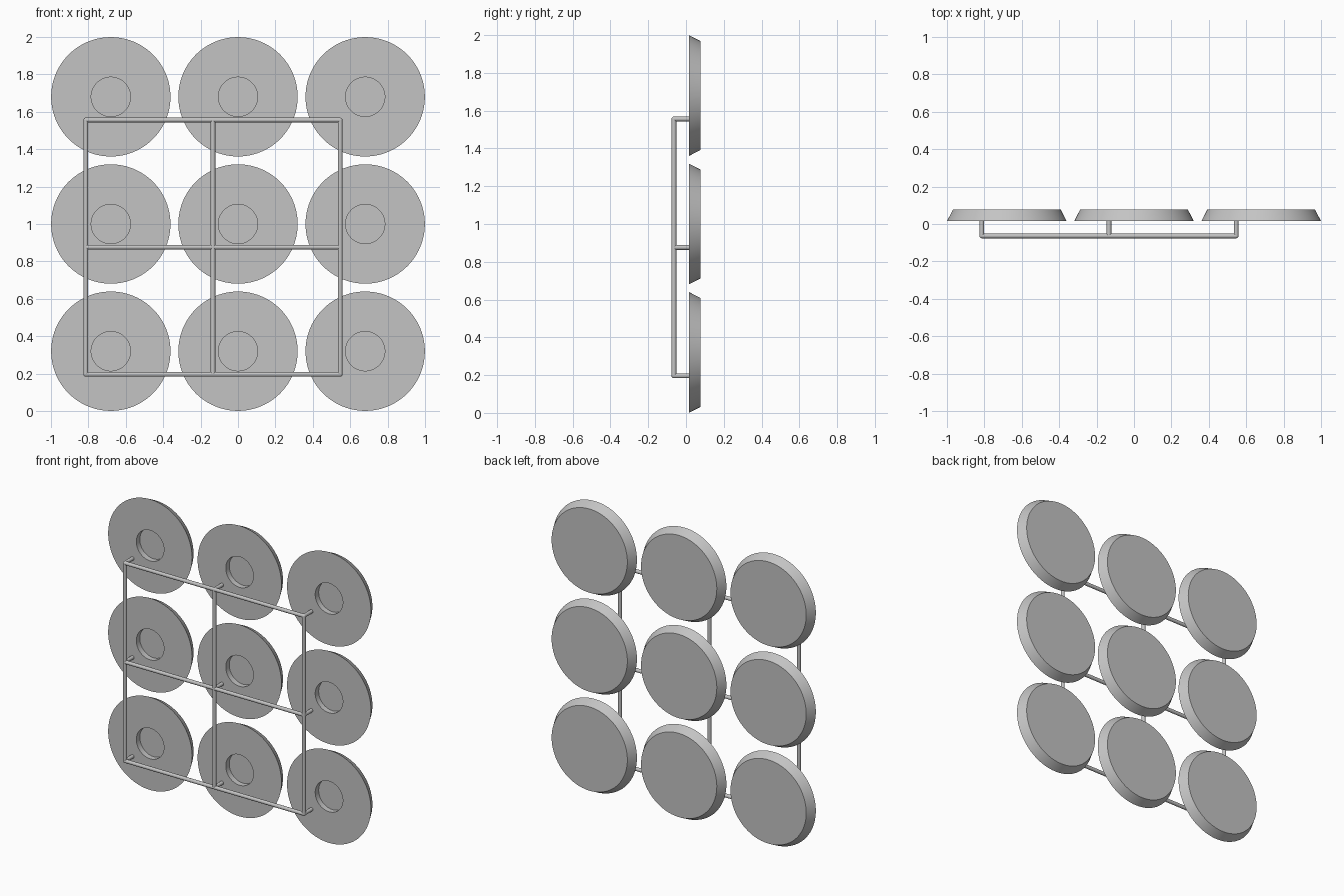
import bpy
import math
from mathutils import Vector

cube = bpy.data.objects.get("Cube")
if cube:
    bpy.data.objects.remove(cube, do_unlink=True)

grey = bpy.data.materials.new("plain grey")
grey.use_nodes = True
colour = (0.55, 0.55, 0.55, 1)
grey.diffuse_color = colour
grey.node_tree.nodes["Principled BSDF"].inputs["Base Color"].default_value = colour

SPACING = 0.68
ROD_R = 0.0125
ROD_Y = -0.064
DISC_FRONT = 0.017
xs = [-0.814 + SPACING * i for i in range(3)]
zs = [0.196 + SPACING * i for i in range(3)]


def finish(obj, name):
    obj.name = name
    obj.data.materials.append(grey)
    bpy.ops.object.select_all(action='DESELECT')
    obj.select_set(True)
    bpy.context.view_layer.objects.active = obj
    bpy.ops.object.shade_smooth_by_angle(angle=math.radians(25))


def rod(name, start, end):
    a, b = Vector(start), Vector(end)
    bpy.ops.mesh.primitive_cylinder_add(
        vertices=24, radius=ROD_R, depth=(b - a).length, location=(a + b) / 2,
        rotation=(b - a).to_track_quat('Z', 'Y').to_euler())
    finish(bpy.context.object, name)


def disc(name, x, z):
    # Profile of (radius, y): socket floor, socket wall, front, sloped rim, back
    profile = [(0, 0.055), (0.105, 0.055), (0.105, DISC_FRONT),
               (0.319, DISC_FRONT), (0.288, 0.077), (0, 0.077)]
    n = 96
    verts, rings, faces = [], [], []
    for r, y in profile:
        if r == 0:
            rings.append([len(verts)] * n)
            verts.append((0, y, 0))
        else:
            rings.append(list(range(len(verts), len(verts) + n)))
            verts += [(r * math.cos(math.tau * i / n), y,
                       r * math.sin(math.tau * i / n)) for i in range(n)]
    for a, b in zip(rings, rings[1:]):
        for i in range(n):
            j = (i + 1) % n
            face = list(dict.fromkeys((a[i], a[j], b[j], b[i])))
            faces.append(face)
    mesh = bpy.data.meshes.new(name)
    mesh.from_pydata(verts, [], faces)
    obj = bpy.data.objects.new(name, mesh)
    obj.location = (x, 0, z)
    bpy.context.collection.objects.link(obj)
    finish(obj, name)


# Nine tapered discs with a round socket in front
for row in range(3):
    for col in range(3):
        disc(f"disc_{row}_{col}", SPACING * (col - 1), 1 + SPACING * (row - 1))

# Frame of crossing rods
for i in range(3):
    rod(f"upright_rod_{i}", (xs[i], ROD_Y, zs[0]), (xs[i], ROD_Y, zs[2]))
    rod(f"cross_rod_{i}", (xs[0], ROD_Y, zs[i]), (xs[2], ROD_Y, zs[i]))

# Rounded joints, and pegs that reach back to the discs
for row, z in enumerate(zs):
    for col, x in enumerate(xs):
        rod(f"peg_{row}_{col}", (x, ROD_Y, z), (x, DISC_FRONT + 0.003, z))
        bpy.ops.mesh.primitive_uv_sphere_add(
            segments=24, ring_count=12, radius=ROD_R, location=(x, ROD_Y, z))
        finish(bpy.context.object, f"joint_{row}_{col}")
